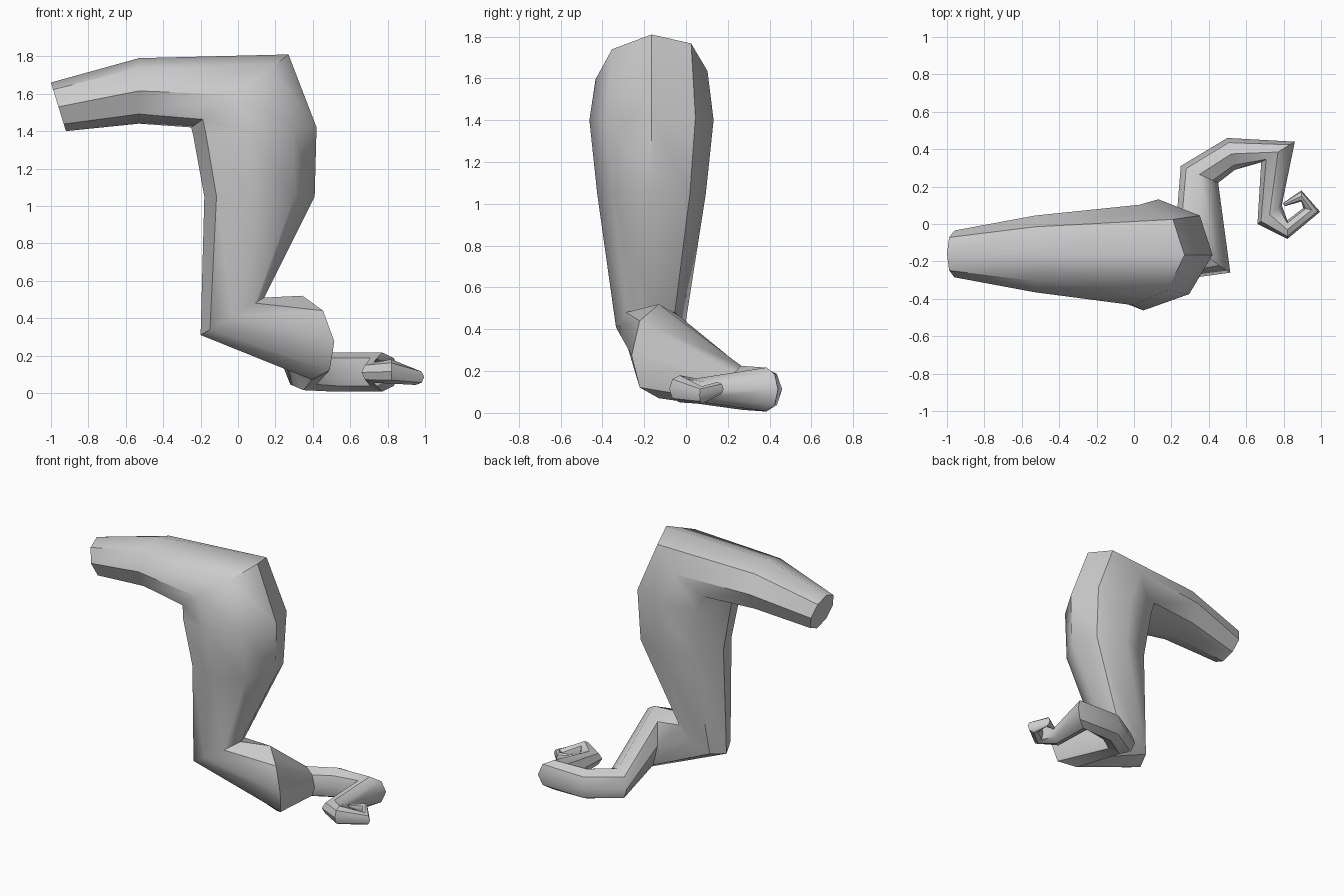
import bpy
import bmesh
from math import cos, sin, pi, radians
from mathutils import Vector

SIDES = 8

cube = bpy.data.objects.get("Cube")
if cube:
    bpy.data.objects.remove(cube)

grey = bpy.data.materials.new("plain_grey")
grey.use_nodes = True
grey.diffuse_color = (0.6, 0.6, 0.6, 1)
grey.node_tree.nodes["Principled BSDF"].inputs["Base Color"].default_value = (0.6, 0.6, 0.6, 1)

# Each section: centre, half-axis upwards, half-axis to the left of travel
sections = [
    # horizontal upper arm
    ((-.96, -.16, 1.53), (-.04, 0, .13), (0, .125, 0)),
    ((-.53, -.16, 1.615), (0, 0, .175), (0, .205, 0)),
    # mitred bend and upright trunk
    ((.01, -.165, 1.615), (.26, 0, .195), (.02, .268, .02)),
    ((.09, -.165, 1.40), (.33, 0, .02), (.04, .297, 0)),
    ((.115, -.165, 1.05), (.295, 0, 0), (.03, .26, 0)),
    # lower bend
    ((-.03, -.17, .41), (.17, 0, .10), (0, .165, 0)),
    ((.37, -.13, .295), (-.025, 0, .225), (-.145, .13, .02)),
    # thin curling end
    ((.35, .265, .12), (0, 0, .105), (-.1, .045, 0)),
    ((.52, .375, .112), (0, 0, .105), (-.02, .085, 0)),
    ((.77, .385, .112), (0, 0, .105), (.09, .055, 0)),
    ((.725, .05, .11), (0, 0, .055), (.065, .05, 0)),
    ((.82, -.03, .115), (0, 0, .065), (0, .05, 0)),
    ((.95, .075, .085), (0, 0, .042), (-.045, .01, 0)),
    ((.895, .15, .115), (0, 0, .033), (0, -.03, 0)),
    ((.80, .103, .125), (0, 0, .01), (.005, -.008, 0)),
]


def add_ring(bm, centre, up, side):
    c, u, w = Vector(centre), Vector(up), Vector(side)
    angles = [2 * pi * i / SIDES for i in range(SIDES)]
    return [bm.verts.new(c + u * cos(a) + w * sin(a)) for a in angles]


# Loft the eight-sided tube through its sections and cap both ends
bm = bmesh.new()
rings = [add_ring(bm, *s) for s in sections]
for a, b in zip(rings, rings[1:]):
    for i in range(SIDES):
        j = (i + 1) % SIDES
        bm.faces.new((a[i], a[j], b[j], b[i]))
bm.faces.new(rings[0])
bm.faces.new(rings[-1])
bmesh.ops.recalc_face_normals(bm, faces=bm.faces)

mesh = bpy.data.meshes.new("bent_tube")
bm.to_mesh(mesh)
bm.free()
mesh.materials.append(grey)
tube = bpy.data.objects.new("bent_tube", mesh)
bpy.context.collection.objects.link(tube)

# Smooth sides with crisp ridges and bends
bpy.ops.object.select_all(action="DESELECT")
tube.select_set(True)
bpy.context.view_layer.objects.active = tube
bpy.ops.object.shade_smooth_by_angle(angle=radians(42))
